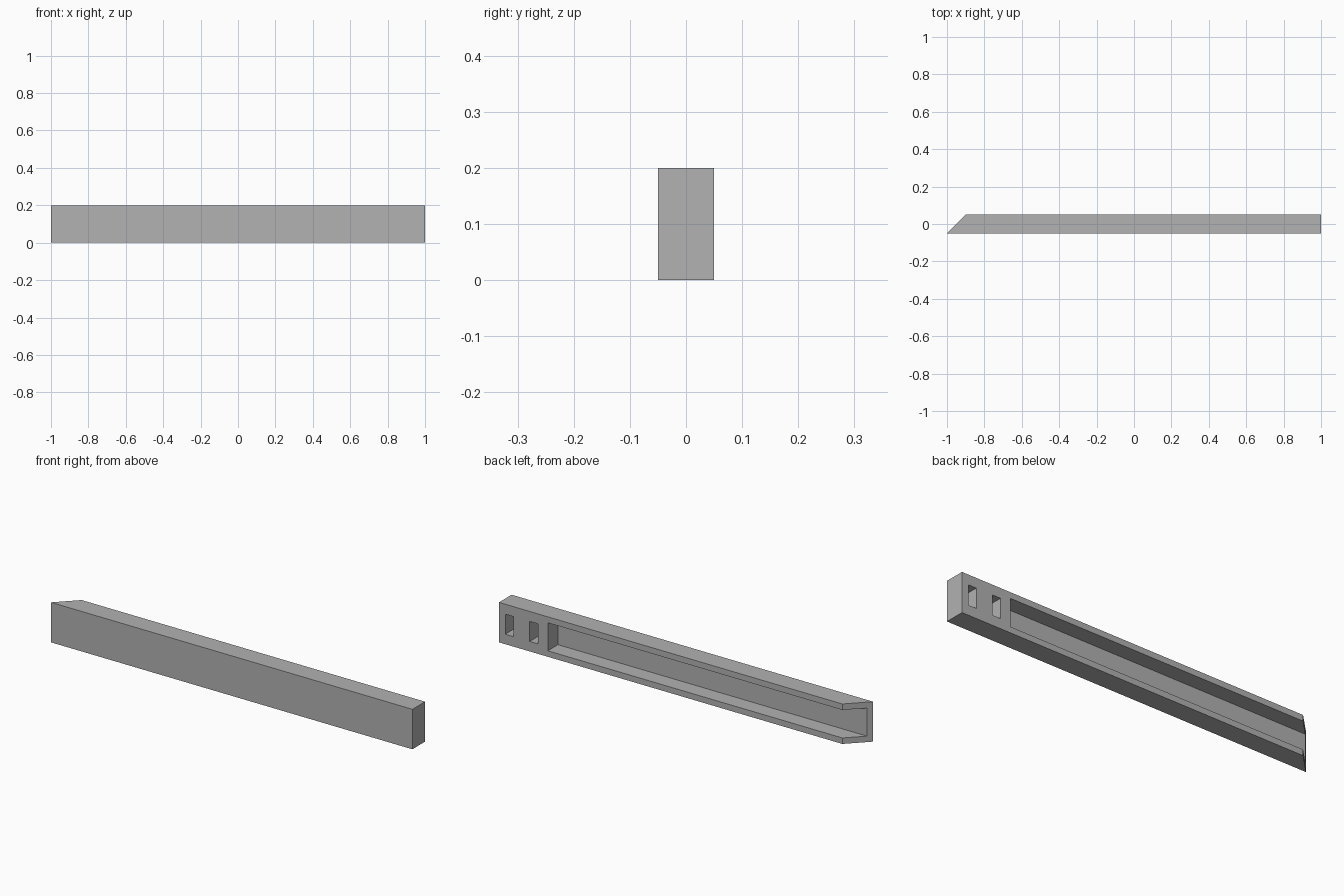
import bpy
import bmesh

cube = bpy.data.objects.get("Cube")
if cube:
    bpy.data.objects.remove(cube, do_unlink=True)

HEIGHT = 0.2
FRONT, BACK = -0.05, 0.05
FLOOR = -0.03          # depth reached by the channel and pockets

grey = bpy.data.materials.new("plain grey")
grey.use_nodes = True
grey.diffuse_color = (0.445, 0.445, 0.445, 1)
grey.node_tree.nodes["Principled BSDF"].inputs["Base Color"].default_value = grey.diffuse_color


def prism(name, outline, z0, z1):
    """Extrude a plan outline from z0 up to z1."""
    bm = bmesh.new()
    face = bm.faces.new([bm.verts.new((x, y, z0)) for x, y in outline])
    top = bmesh.ops.extrude_face_region(bm, geom=[face])["geom"]
    for v in top:
        if isinstance(v, bmesh.types.BMVert):
            v.co.z = z1
    bmesh.ops.recalc_face_normals(bm, faces=bm.faces)
    mesh = bpy.data.meshes.new(name)
    bm.to_mesh(mesh)
    bm.free()
    mesh.materials.append(grey)
    obj = bpy.data.objects.new(name, mesh)
    bpy.context.collection.objects.link(obj)
    return obj


# Solid bar with one mitred end
beam = prism("mitred_beam", [(-1, FRONT), (1, FRONT), (1, BACK), (-0.9, BACK)], 0, HEIGHT)

# Long open channel and two closed pockets, all cut from the back
cuts = [("channel_cutter", -1.2, 0.73, 0.03),
        ("outer_pocket_cutter", 0.92, 0.965, 0.05),
        ("inner_pocket_cutter", 0.785, 0.83, 0.05)]
for name, x0, x1, margin in cuts:
    outline = [(x0, FLOOR), (x1, FLOOR), (x1, BACK + 0.1), (x0, BACK + 0.1)]
    cutter = prism(name, outline, margin, HEIGHT - margin)
    cutter.hide_render = True
    cutter.hide_viewport = True
    cutter.display_type = 'WIRE'
    mod = beam.modifiers.new(name, 'BOOLEAN')
    mod.operation = 'DIFFERENCE'
    mod.solver = 'EXACT'
    mod.object = cutter

# Bake the cuts and remove the cutters
bpy.context.view_layer.update()
depsgraph = bpy.context.evaluated_depsgraph_get()
result = bpy.data.meshes.new_from_object(beam.evaluated_get(depsgraph))
beam.modifiers.clear()
beam.data = result
for name, *_ in cuts:
    bpy.data.objects.remove(bpy.data.objects[name], do_unlink=True)
